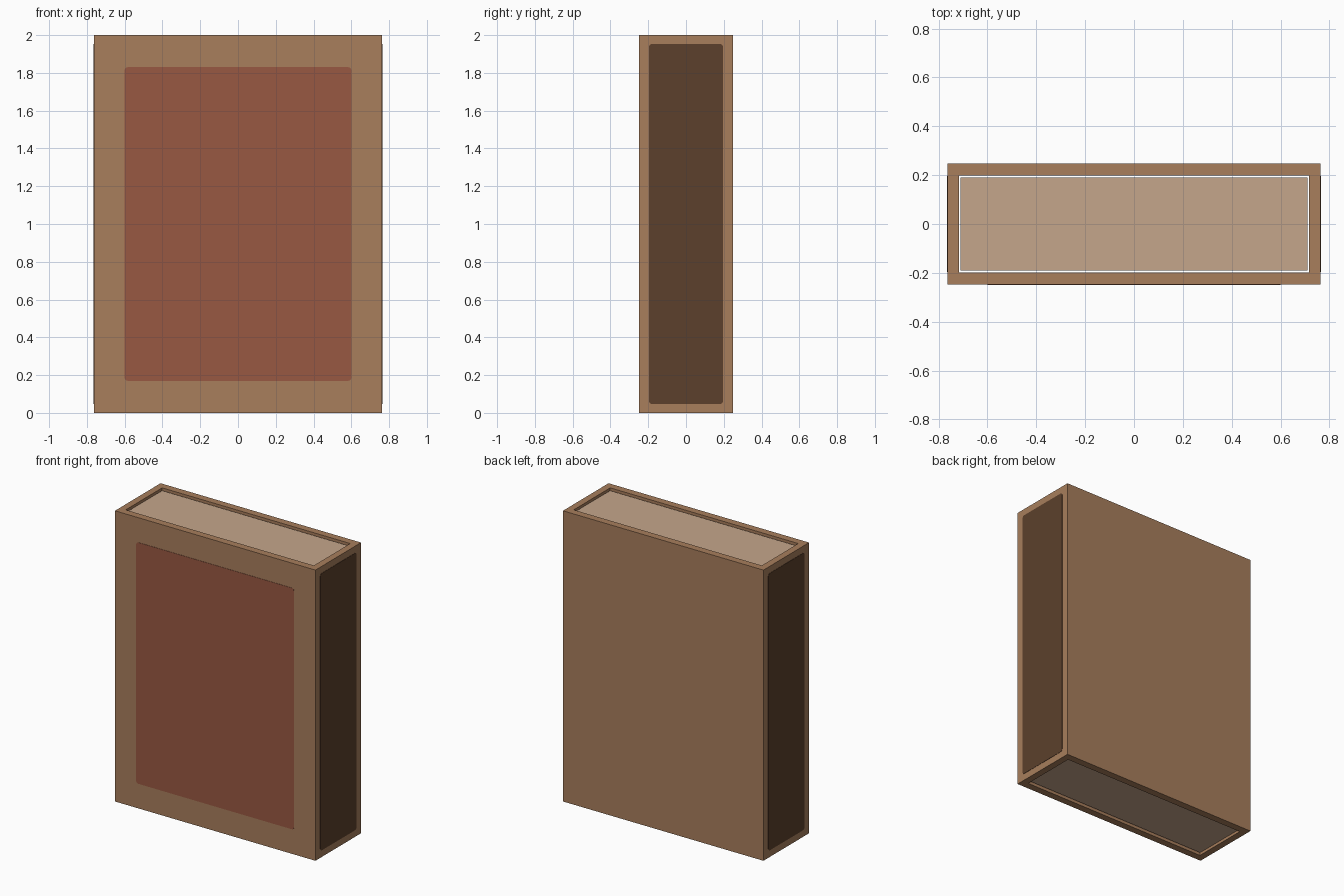
import bpy, bmesh, math
from mathutils import Matrix

if "Cube" in bpy.data.objects:
    bpy.data.objects.remove(bpy.data.objects["Cube"])


def material(name, rgb):
    m = bpy.data.materials.new(name)
    m.diffuse_color = (*rgb, 1.0)
    m.use_nodes = True
    m.node_tree.nodes["Principled BSDF"].inputs["Base Color"].default_value = m.diffuse_color
    return m


CARD = material("brown card", (0.392, 0.209, 0.107))
TRAY = material("pale card", (0.558, 0.381, 0.258))
LABEL = material("brick red", (0.314, 0.098, 0.054))
STRIKE = material("dark brown", (0.107, 0.051, 0.025))


def finish(name, bm, mat):
    bmesh.ops.recalc_face_normals(bm, faces=bm.faces)
    me = bpy.data.meshes.new(name)
    bm.to_mesh(me)
    bm.free()
    me.materials.append(mat)
    ob = bpy.data.objects.new(name, me)
    bpy.context.collection.objects.link(ob)
    return ob


def shell(name, outer, inner, lo, hi, mat, floor=0.0, matrix=Matrix()):
    """Rectangular tube along local z; a floor thickness closes its low end."""
    bm = bmesh.new()

    def ring(half, z):
        return [bm.verts.new((sx * half[0], sy * half[1], z))
                for sx, sy in ((-1, -1), (1, -1), (1, 1), (-1, 1))]

    rings = [ring(outer, lo), ring(outer, hi), ring(inner, hi), ring(inner, lo + floor)]
    for k in range(4 if not floor else 3):
        a, b = rings[k], rings[(k + 1) % 4]
        for i in range(4):
            j = (i + 1) % 4
            bm.faces.new((a[i], a[j], b[j], b[i]))
    if floor:
        bm.faces.new(rings[0])
        bm.faces.new(rings[3])
    bm.transform(matrix)
    return finish(name, bm, mat)


def plate(name, hw, hh, thick, mat, matrix, r=0.015):
    """Thin rounded rectangle, standing out along local +z."""
    bm = bmesh.new()
    pts = []
    for q, (sx, sy) in enumerate(((1, 1), (-1, 1), (-1, -1), (1, -1))):
        for k in range(4):
            a = math.pi / 2 * (q + k / 3)
            pts.append(bm.verts.new((sx * (hw - r) + r * math.cos(a),
                                     sy * (hh - r) + r * math.sin(a), 0)))
    face = bm.faces.new(pts)
    ext = bmesh.ops.extrude_face_region(bm, geom=[face])
    bmesh.ops.translate(bm, vec=(0, 0, thick),
                        verts=[v for v in ext["geom"] if isinstance(v, bmesh.types.BMVert)])
    bm.transform(matrix)
    return finish(name, bm, mat)


HX, HY, T = 0.763, 0.248, 0.002
up = Matrix.Translation((0, 0, 1))
to_front = Matrix.Rotation(math.pi / 2, 4, 'X')

# Outer sleeve, open at top and bottom
shell("sleeve", (HX, HY), (0.716, 0.198), 0, 2, CARD)

# Sliding tray with its open side facing the front
shell("tray", (0.711, 0.985), (0.665, 0.94), -0.19, 0.19, TRAY, 0.04, up @ to_front)

# Front label
plate("front_label", 0.6, 0.83, T, LABEL,
      up @ Matrix.Translation((0, -HY, 0)) @ to_front)

# Striking strips on both narrow sides
for side, turn in (("right", math.pi / 2), ("left", -math.pi / 2)):
    plate(side + "_striking_strip", 0.196, 0.953, T, STRIKE,
          up @ Matrix.Rotation(turn, 4, 'Z') @ Matrix.Translation((0, -HX, 0)) @ to_front)
